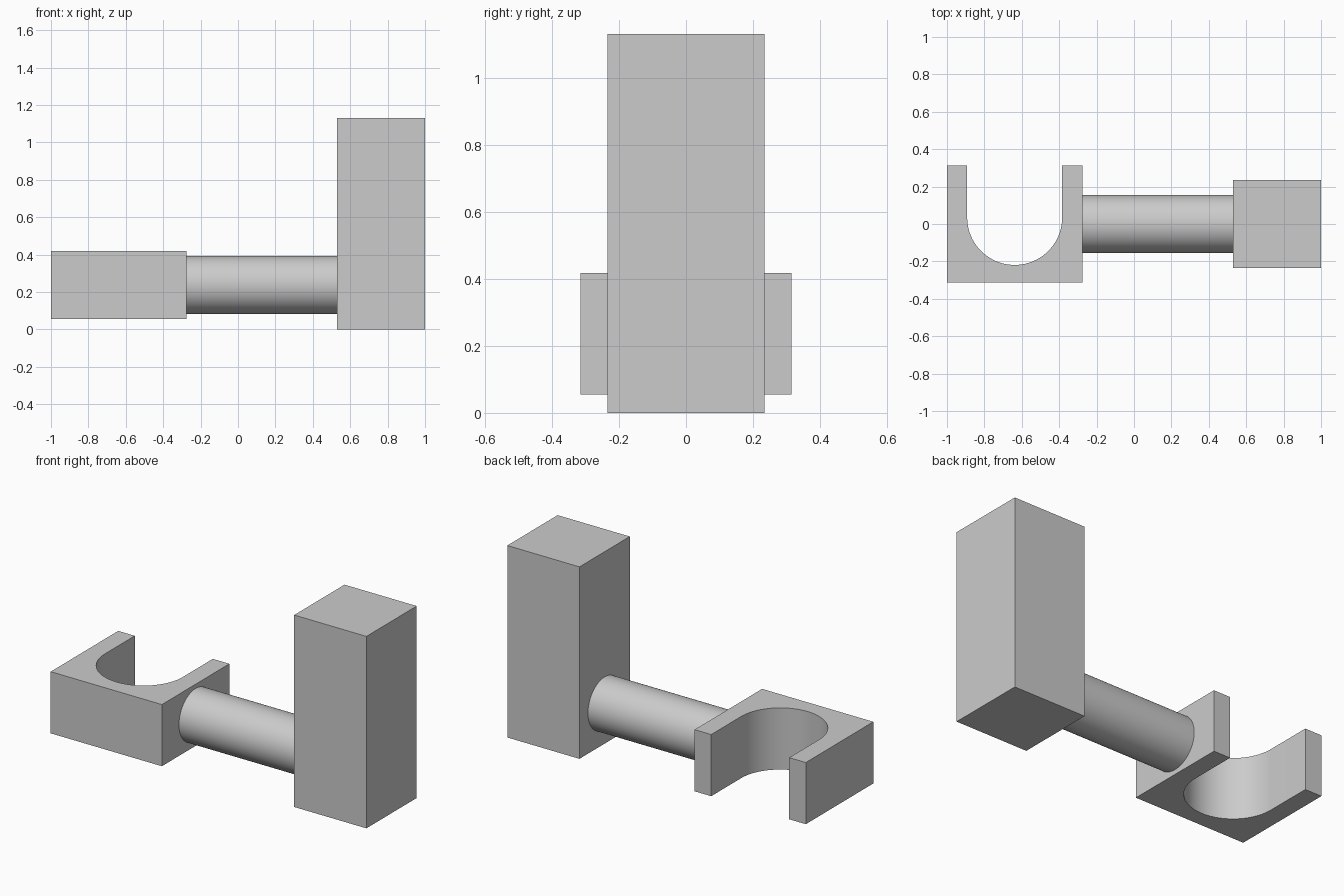
import bpy, bmesh, math
from mathutils import Matrix, Vector

cube = bpy.data.objects.get("Cube")
if cube:
    bpy.data.objects.remove(cube, do_unlink=True)

grey = bpy.data.materials.new("plain_grey")
grey.use_nodes = True
colour = (0.6, 0.6, 0.6, 1)
grey.diffuse_color = colour
grey.node_tree.nodes["Principled BSDF"].inputs["Base Color"].default_value = colour


def finish(name, bm):
    bmesh.ops.recalc_face_normals(bm, faces=bm.faces)
    mesh = bpy.data.meshes.new(name)
    bm.to_mesh(mesh)
    bm.free()
    mesh.materials.append(grey)
    obj = bpy.data.objects.new(name, mesh)
    bpy.context.collection.objects.link(obj)
    return obj


def smooth(obj):
    bpy.ops.object.select_all(action="DESELECT")
    obj.select_set(True)
    bpy.context.view_layer.objects.active = obj
    bpy.ops.object.shade_smooth_by_angle(angle=math.radians(30))


# Upright block
bm = bmesh.new()
bmesh.ops.create_cube(bm, size=1, matrix=Matrix.Translation((0.765, 0, 0.565))
                      @ Matrix.Diagonal((0.47, 0.468, 1.13, 1)))
finish("upright_block", bm)

# Round connecting bar
bm = bmesh.new()
bmesh.ops.create_cone(bm, cap_ends=True, segments=64, radius1=0.155, radius2=0.155,
                      depth=0.81, matrix=Matrix.Translation((0.127, 0, 0.238))
                      @ Matrix.Rotation(math.pi / 2, 4, "Y"))
smooth(finish("connecting_bar", bm))

# U-shaped cradle, open at the back
mid, half, depth, radius, centre_y = -0.638, 0.362, 0.314, 0.254, 0.035
outline = [(mid - radius, depth), (mid - half, depth), (mid - half, -depth),
           (mid + half, -depth), (mid + half, depth), (mid + radius, depth)]
steps = 40
for i in range(steps + 1):
    a = -math.pi * i / steps
    outline.append((mid + radius * math.cos(a), centre_y + radius * math.sin(a)))
bm = bmesh.new()
face = bm.faces.new([bm.verts.new((x, y, 0.055)) for x, y in outline])
side = bmesh.ops.extrude_face_region(bm, geom=[face])
bmesh.ops.translate(bm, vec=Vector((0, 0, 0.363)),
                    verts=[v for v in side["geom"] if isinstance(v, bmesh.types.BMVert)])
smooth(finish("cradle", bm))
